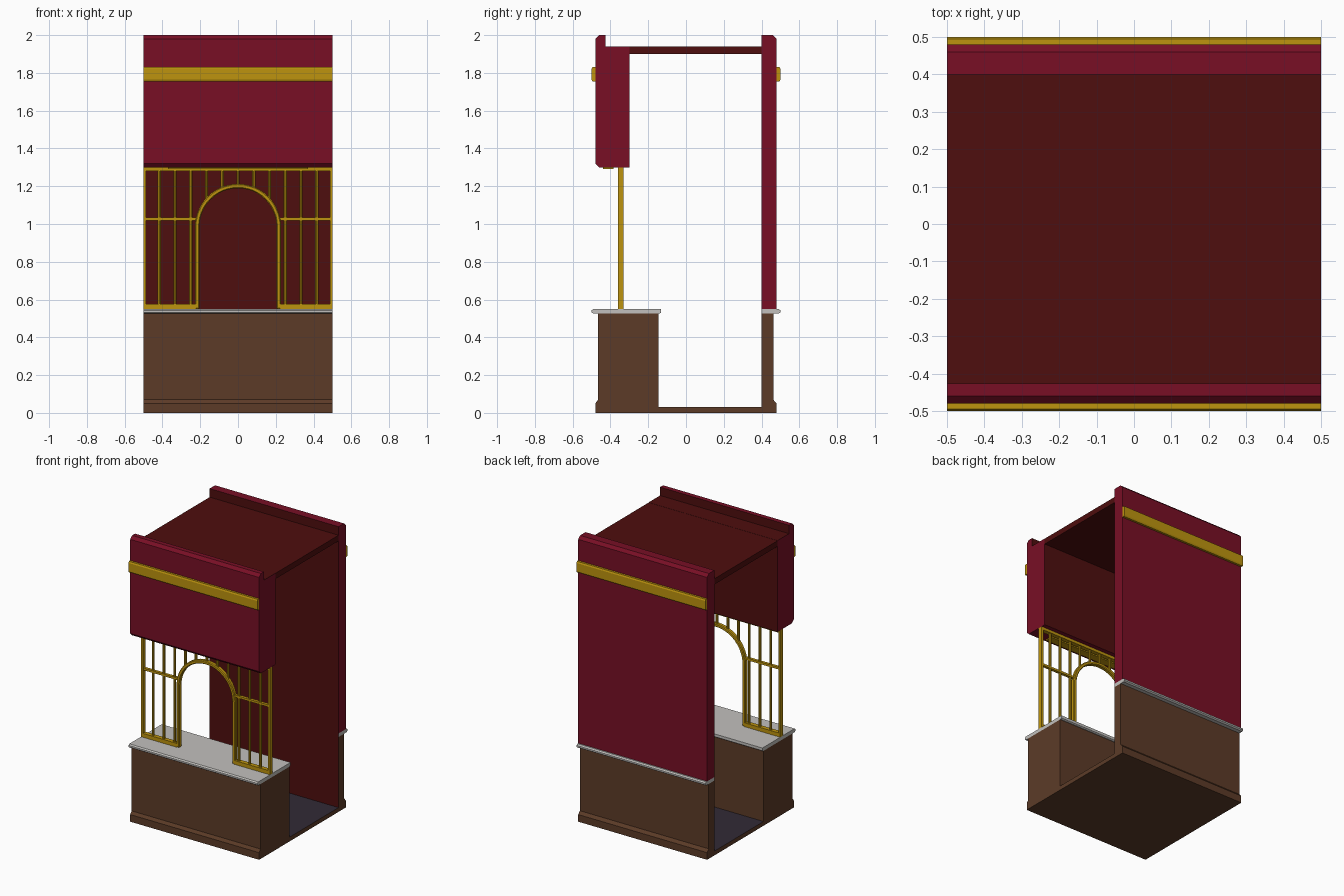
import bpy, bmesh, math

if "Cube" in bpy.data.objects:
    bpy.data.objects.remove(bpy.data.objects["Cube"])

def srgb(r, g, b):
    f = lambda c: c / 12.92 if c <= 0.04045 else ((c + 0.055) / 1.055) ** 2.4
    return (f(r / 255), f(g / 255), f(b / 255), 1)

def material(name, *rgb):
    m = bpy.data.materials.new(name)
    m.diffuse_color = srgb(*rgb)
    m.use_nodes = True
    m.node_tree.nodes["Principled BSDF"].inputs["Base Color"].default_value = m.diffuse_color
    return m

CRIMSON = material("crimson", 120, 15, 37)
MAROON = material("dark_maroon", 78, 14, 14)
GOLD = material("gold", 190, 148, 14)
BROWN = material("brown_wood", 92, 59, 39)
STONE = material("pale_stone", 194, 192, 189)
FLOOR = material("dark_floor", 50, 42, 54)

def prism(name, pts, a, b, mats, axis="x", rule=None):
    """Extrude a closed outline from a to b; (y,z) points along x or (x,z) points along y."""
    place = (lambda p, t: (t, p[0], p[1])) if axis == "x" else (lambda p, t: (p[0], t, p[1]))
    bm = bmesh.new()
    lo = [bm.verts.new(place(p, a)) for p in pts]
    hi = [bm.verts.new(place(p, b)) for p in pts]
    bm.faces.new(lo)
    bm.faces.new(hi[::-1])
    n = len(pts)
    for i in range(n):
        bm.faces.new((lo[i], hi[i], hi[(i + 1) % n], lo[(i + 1) % n]))
    bmesh.ops.recalc_face_normals(bm, faces=bm.faces)
    bm.normal_update()
    if rule:
        for f in bm.faces:
            f.material_index = rule(f)
    me = bpy.data.meshes.new(name)
    bm.to_mesh(me)
    bm.free()
    for m in mats:
        me.materials.append(m)
    ob = bpy.data.objects.new(name, me)
    bpy.context.collection.objects.link(ob)
    return ob

def box(name, x0, x1, y0, y1, z0, z1, mat):
    return prism(name, [(y0, z0), (y1, z0), (y1, z1), (y0, z1)], x0, x1, [mat])

def flip(pts):
    return [(-y, z) for y, z in pts]

faces_back = lambda f: int(f.normal.y > 0.9)
faces_front = lambda f: int(f.normal.y < -0.9)

# floor with dark top
prism("floor", [(-0.15, 0), (0.40, 0), (0.40, 0.03), (-0.15, 0.03)], -0.5, 0.5,
      [BROWN, FLOOR], rule=lambda f: int(f.normal.z > 0.9))

# counter base and rear lower wall, each with a sloped skirting
prism("counter_base", [(-0.48, 0), (-0.145, 0), (-0.145, 0.525), (-0.465, 0.525),
                       (-0.465, 0.07), (-0.48, 0.05)], -0.5, 0.5, [BROWN])
prism("rear_lower_wall", [(0.40, 0), (0.48, 0), (0.48, 0.05), (0.462, 0.07),
                          (0.462, 0.525), (0.40, 0.525)], -0.5, 0.5,
      [BROWN, MAROON], rule=faces_front)

# stone counter top and rear ledge
prism("counter_top", [(-0.49, 0.525), (-0.14, 0.525), (-0.132, 0.531), (-0.132, 0.55),
                      (-0.49, 0.55), (-0.50, 0.543), (-0.50, 0.532)], -0.5, 0.5, [STONE])
prism("rear_ledge", [(0.40, 0.525), (0.49, 0.525), (0.50, 0.532), (0.50, 0.543),
                     (0.49, 0.55), (0.40, 0.55)], -0.5, 0.5,
      [STONE, MAROON], rule=faces_front)

# crimson upper walls, maroon inside
prism("rear_upper_wall", [(0.40, 0.55), (0.48, 0.55), (0.48, 1.98), (0.46, 2.0),
                          (0.40, 2.0)], -0.5, 0.5, [CRIMSON, MAROON], rule=faces_front)
prism("front_upper_wall", [(-0.46, 1.30), (-0.30, 1.30), (-0.30, 1.94), (-0.427, 1.94),
                           (-0.427, 2.0), (-0.46, 2.0), (-0.48, 1.98), (-0.48, 1.32)],
      -0.5, 0.5, [CRIMSON, MAROON], rule=faces_back)

# roof slab, with a thin skin over the front wall
box("roof", -0.5, 0.5, -0.30, 0.40, 1.90, 1.94, MAROON)
box("roof_skin", -0.5, 0.5, -0.427, -0.30, 1.938, 1.941, MAROON)

# gold bands
band = [(-0.48, 1.755), (-0.495, 1.755), (-0.503, 1.765), (-0.503, 1.822),
        (-0.495, 1.832), (-0.48, 1.832)]
band = [(max(y, -0.5), z) for y, z in band]
prism("front_band", band, -0.5, 0.5, [GOLD])
prism("rear_band", flip(band), -0.5, 0.5, [GOLD])

# plate under the front overhang
box("overhang_plate", -0.37, 0.37, -0.44, -0.385, 1.291, 1.30, GOLD)

# grille arch
Y0, Y1, SPRING, R_OUT, R_IN = -0.36, -0.33, 0.985, 0.228, 0.204
N = 24
arc = [math.pi * i / N for i in range(N + 1)]
outer = [(R_OUT * math.cos(t), SPRING + R_OUT * math.sin(t)) for t in arc]
inner = [(R_IN * math.cos(t), SPRING + R_IN * math.sin(t)) for t in reversed(arc)]
arch = prism("grille_arch", [(R_OUT, 0.55)] + outer + [(-R_OUT, 0.55), (-R_IN, 0.55)]
             + inner + [(R_IN, 0.55)], Y0, Y1, [GOLD], axis="y")
bev = arch.modifiers.new("edge", "BEVEL")
bev.width, bev.segments, bev.limit_method, bev.angle_limit = 0.005, 1, "ANGLE", math.radians(50)

# grille rails
box("grille_top_rail", -0.5, 0.5, Y0, Y1, 1.28, 1.30, GOLD)
for side, s in (("left", -1), ("right", 1)):
    x0, x1 = sorted((s * 0.5, s * 0.222))
    box(side + "_bottom_rail", x0, x1, Y0, Y1, 0.55, 0.577, GOLD)
    box(side + "_middle_rail", x0, x1, -0.355, -0.335, 1.019, 1.034, GOLD)
    x0, x1 = sorted((s * 0.5, s * 0.486))
    box(side + "_end_post", x0, x1, Y0, Y1, 0.55, 1.30, GOLD)

# grille bars, those over the opening stop at the arch
for i in range(-5, 6):
    x = i / 12
    z0 = SPRING + math.sqrt(R_OUT ** 2 - x * x) - 0.008 if abs(x) < R_OUT else 0.56
    bpy.ops.mesh.primitive_cylinder_add(vertices=8, radius=0.009, depth=1.29 - z0,
                                        location=(x, -0.345, (1.29 + z0) / 2))
    bar = bpy.context.object
    bar.name = "grille_bar"
    bar.data.materials.append(GOLD)
